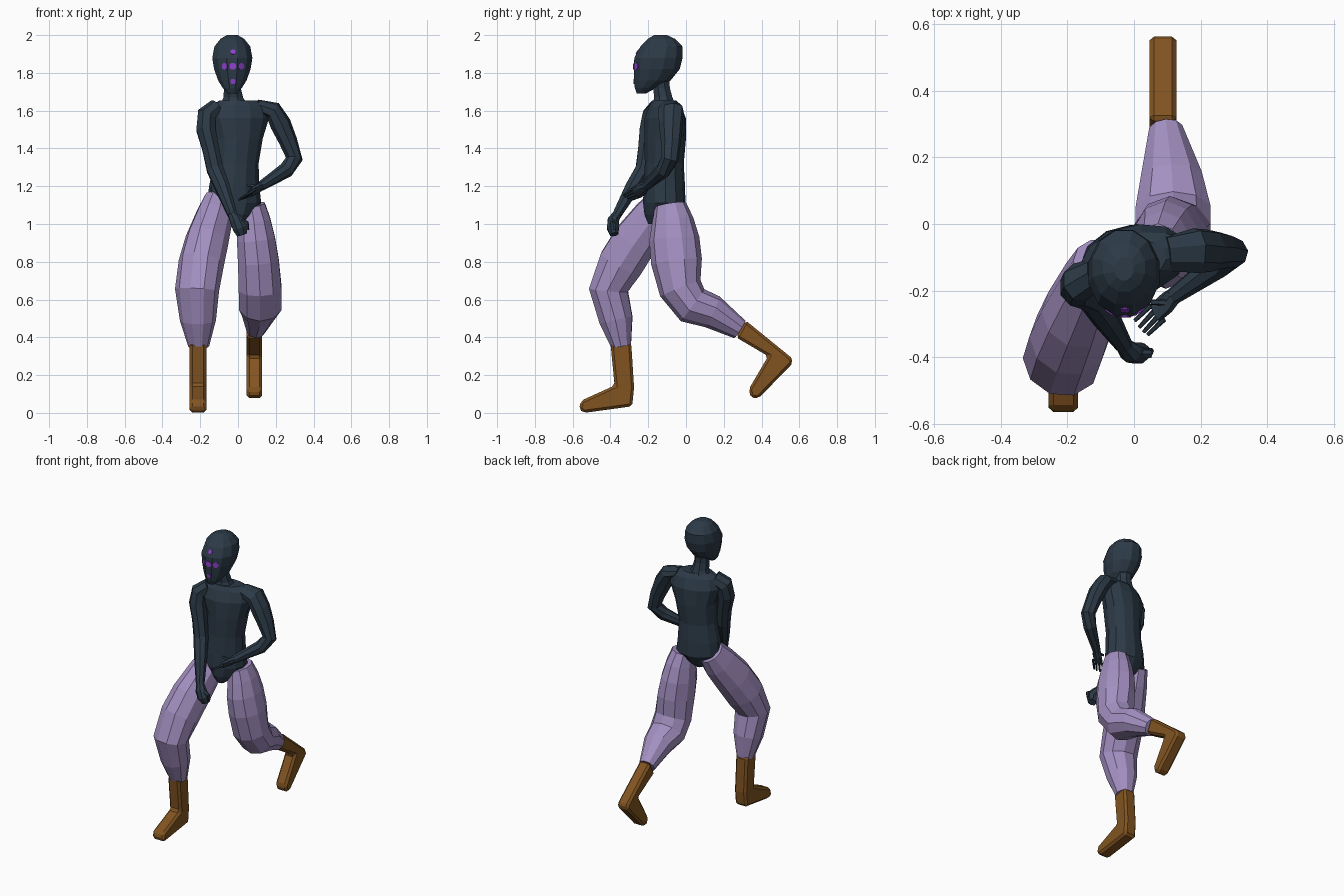
import bpy, bmesh, math
from mathutils import Vector
from mathutils.bvhtree import BVHTree


def material(name, rgb):
    m = bpy.data.materials.new(name)
    m.diffuse_color = (*rgb, 1)
    return m


DARK = material("dark slate", (0.025, 0.042, 0.062))
LILAC = material("lilac cloth", (0.37, 0.28, 0.54))
BROWN = material("brown leather", (0.22, 0.088, 0.015))
PURPLE = material("purple", (0.27, 0.05, 0.60))


def finish(bm, name, mat):
    bmesh.ops.recalc_face_normals(bm, faces=bm.faces)
    me = bpy.data.meshes.new(name)
    bm.to_mesh(me)
    bm.free()
    me.materials.append(mat)
    ob = bpy.data.objects.new(name, me)
    bpy.context.collection.objects.link(ob)
    return ob


def loft(name, rings, mat, sides=10, ref=(1, 0, 0), level=False):
    """Skin elliptical rings (x, y, z, half width, half depth) along a path."""
    bm = bmesh.new()
    pts = [Vector(r[:3]) for r in rings]
    loops = []
    for i, r in enumerate(rings):
        t = Vector((0, 0, 0))
        if i > 0:
            t += (pts[i] - pts[i - 1]).normalized()
        if i < len(pts) - 1:
            t += (pts[i + 1] - pts[i]).normalized()
        t = Vector((0, 0, -1)) if level else t.normalized()
        u = Vector(ref)
        u = (u - t * u.dot(t)).normalized()
        v = t.cross(u)
        loops.append([bm.verts.new(pts[i] + u * r[3] * math.cos(a) + v * r[4] * math.sin(a))
                      for a in (2 * math.pi * (k + 0.5) / sides for k in range(sides))])
    for a, b in zip(loops, loops[1:]):
        for k in range(sides):
            n = (k + 1) % sides
            bm.faces.new((a[k], a[n], b[n], b[k]))
    bm.faces.new(loops[0])
    bm.faces.new(loops[-1])
    return finish(bm, name, mat)


def boot(name, profile, x, half):
    """Side profile (y, z) extruded sideways with softened edges."""
    bm = bmesh.new()
    f = bm.faces.new([bm.verts.new((x - half, y, z)) for y, z in profile])
    new = bmesh.ops.extrude_face_region(bm, geom=[f])["geom"]
    bmesh.ops.translate(bm, vec=(2 * half, 0, 0),
                        verts=[g for g in new if isinstance(g, bmesh.types.BMVert)])
    ob = finish(bm, name, BROWN)
    mod = ob.modifiers.new("soft edges", "BEVEL")
    mod.width = 0.014
    mod.segments = 1
    return ob


# torso, twisted slightly so one shoulder leads
loft("torso", [
    (-0.01, -0.15, 1.00, 0.03, 0.05), (-0.015, -0.13, 1.05, 0.085, 0.09),
    (-0.02, -0.115, 1.11, 0.145, 0.11), (-0.02, -0.115, 1.20, 0.135, 0.108),
    (-0.01, -0.115, 1.32, 0.120, 0.102), (0.0, -0.11, 1.45, 0.132, 0.108),
    (0.0, -0.11, 1.56, 0.168, 0.105), (0.005, -0.11, 1.625, 0.155, 0.08),
    (0.0, -0.115, 1.655, 0.10, 0.06)], DARK, 12, (0.96, 0.25, 0), True)
loft("neck", [(-0.02, -0.115, 1.62, 0.085, 0.07), (-0.025, -0.12, 1.67, 0.056, 0.052),
              (-0.03, -0.13, 1.72, 0.048, 0.048), (-0.03, -0.14, 1.80, 0.052, 0.055)],
     DARK, 8, level=True)

# head
head = loft("head", [
    (-0.03, -0.237, 1.69, 0.024, 0.024), (-0.03, -0.215, 1.72, 0.052, 0.058),
    (-0.03, -0.178, 1.76, 0.078, 0.100), (-0.03, -0.155, 1.82, 0.100, 0.126),
    (-0.03, -0.146, 1.88, 0.110, 0.132), (-0.03, -0.130, 1.94, 0.098, 0.115),
    (-0.03, -0.130, 1.98, 0.065, 0.075), (-0.03, -0.135, 2.0, 0.03, 0.035)],
    DARK, 12, level=True)

# purple face dots, laid as thin plates on the face
tree = BVHTree.FromPolygons([v.co.copy() for v in head.data.vertices],
                            [tuple(p.vertices) for p in head.data.polygons])
for dx, z in ((0, 1.91), (0, 1.755), (0, 1.835), (-0.042, 1.835), (0.042, 1.835)):
    hit, nor, _, _ = tree.ray_cast(Vector((-0.027 + dx, -1, z)), Vector((0, 1, 0)))
    r = 0.019 if z == 1.835 else 0.015
    loft("face_dot", [(*(hit - nor * 0.003), r, r), (*(hit + nor * 0.004), r, r)], PURPLE, 8)

# arms
loft("right_arm", [
    (-0.11, -0.15, 1.615, 0.05, 0.05), (-0.165, -0.175, 1.575, 0.055, 0.06),
    (-0.170, -0.19, 1.50, 0.055, 0.06), (-0.145, -0.205, 1.40, 0.048, 0.052),
    (-0.122, -0.225, 1.29, 0.047, 0.046), (-0.085, -0.28, 1.20, 0.043, 0.042),
    (-0.03, -0.365, 1.05, 0.027, 0.026)], DARK, 8)
loft("left_arm", [
    (0.10, -0.09, 1.625, 0.055, 0.035), (0.185, -0.08, 1.60, 0.07, 0.05),
    (0.225, -0.08, 1.53, 0.065, 0.055), (0.265, -0.08, 1.44, 0.055, 0.048),
    (0.298, -0.085, 1.345, 0.046, 0.045), (0.255, -0.12, 1.285, 0.042, 0.042),
    (0.12, -0.215, 1.20, 0.026, 0.026)], DARK, 8, (0.3, 1, 0))

# closed hand and open hand with fingers
loft("right_fist", [
    (-0.03, -0.365, 1.05, 0.025, 0.025), (-0.01, -0.385, 1.02, 0.036, 0.032),
    (0.01, -0.387, 0.98, 0.042, 0.034), (0.022, -0.38, 0.945, 0.030, 0.024)], DARK, 8)
loft("right_thumb", [(0.01, -0.39, 1.02, 0.014, 0.014), (0.045, -0.39, 1.005, 0.014, 0.014),
                     (0.05, -0.38, 0.97, 0.01, 0.01)], DARK, 6, (0, 1, 0))
loft("left_palm", [
    (0.125, -0.21, 1.203, 0.024, 0.024), (0.10, -0.235, 1.185, 0.020, 0.038),
    (0.065, -0.265, 1.165, 0.016, 0.038)], DARK, 8, (0.3, 1, 1))
for i in range(4):
    k = i - 1.5
    base = Vector((0.07 + 0.013 * k, -0.265 - 0.014 * k, 1.165 + 0.012 * k))
    tip = base + Vector((-0.048, -0.055 + 0.006 * abs(k), -0.025 - 0.004 * k))
    loft("left_finger", [(*base, 0.009, 0.009), (*tip, 0.006, 0.006)], DARK, 5, (0, 0, 1))
loft("left_thumb", [(0.10, -0.235, 1.20, 0.011, 0.011), (0.05, -0.235, 1.205, 0.008, 0.008)],
     DARK, 5, (0, 0, 1))

# baggy trouser legs
loft("right_trouser_leg", [
    (-0.105, -0.115, 1.125, 0.078, 0.085), (-0.125, -0.175, 1.04, 0.098, 0.110),
    (-0.165, -0.27, 0.91, 0.114, 0.125), (-0.195, -0.345, 0.79, 0.120, 0.125),
    (-0.217, -0.41, 0.65, 0.118, 0.106), (-0.212, -0.37, 0.49, 0.096, 0.092),
    (-0.208, -0.342, 0.35, 0.055, 0.054)], LILAC, 10, (0.94, -0.34, 0))
loft("left_trouser_leg", [
    (0.072, -0.082, 1.10, 0.074, 0.084), (0.085, -0.07, 1.02, 0.090, 0.110),
    (0.095, -0.062, 0.92, 0.106, 0.133), (0.108, -0.05, 0.80, 0.114, 0.135),
    (0.117, -0.03, 0.66, 0.119, 0.115), (0.117, 0.035, 0.57, 0.118, 0.105),
    (0.112, 0.14, 0.535, 0.096, 0.09), (0.095, 0.285, 0.442, 0.052, 0.055)], LILAC, 10)

# boots: planted right foot, trailing left foot pushed up on its toe
boot("right_boot", [
    (-0.285, 0.035), (-0.275, 0.135), (-0.290, 0.37), (-0.400, 0.37), (-0.378, 0.145),
    (-0.555, 0.065), (-0.567, 0.02), (-0.54, 0.0)], -0.212, 0.044)
boot("left_boot", [
    (0.315, 0.49), (0.555, 0.295), (0.567, 0.265), (0.385, 0.078), (0.345, 0.078),
    (0.332, 0.125), (0.435, 0.30), (0.265, 0.40)], 0.087, 0.041)
